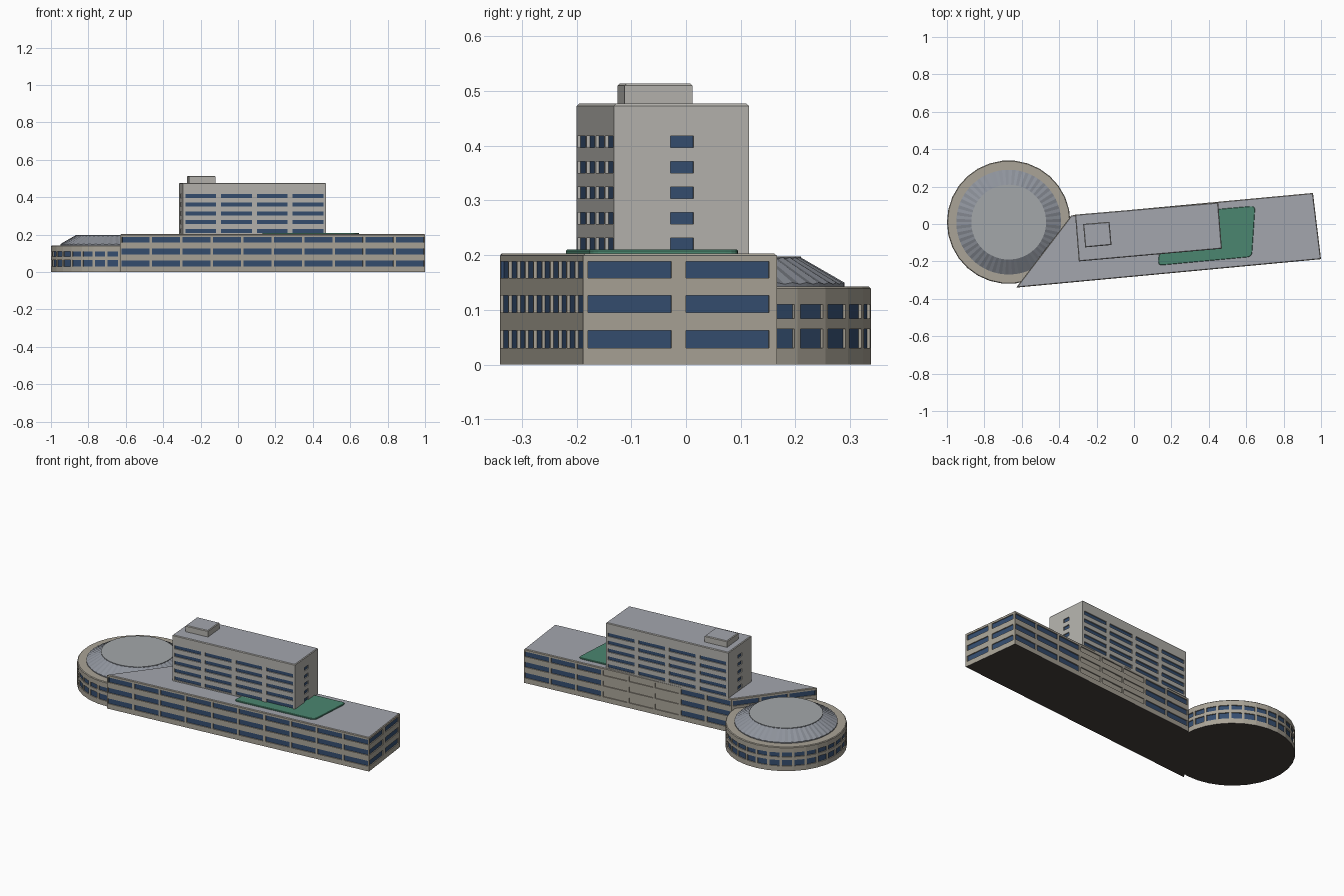
import bpy, bmesh, math
from mathutils import Vector

if "Cube" in bpy.data.objects:
    bpy.data.objects.remove(bpy.data.objects["Cube"])


def material(name, r, g, b):
    m = bpy.data.materials.new(name)
    m.diffuse_color = (r, g, b, 1)
    m.use_nodes = True
    m.node_tree.nodes["Principled BSDF"].inputs["Base Color"].default_value = m.diffuse_color
    return m


WALL = material("stone", 0.40, 0.37, 0.31)
TOWER = material("pale_stone", 0.46, 0.45, 0.42)
GLASS = material("glass", 0.035, 0.075, 0.16)
ROOF = material("roof_grey", 0.37, 0.38, 0.42)
METAL = material("metal_roof", 0.27, 0.29, 0.33)
DISC = material("disc_grey", 0.37, 0.39, 0.40)
GREEN = material("green_roof", 0.07, 0.24, 0.16)
BASE = material("underside", 0.06, 0.05, 0.045)


def finish(bm, name, mats):
    me = bpy.data.meshes.new(name)
    bm.to_mesh(me)
    bm.free()
    for m in mats:
        me.materials.append(m)
    ob = bpy.data.objects.new(name, me)
    bpy.context.collection.objects.link(ob)
    return ob


def block(name, poly, z0, z1, mats, edges=None, depth=0.006, cham=0.004):
    """Upright prism over a CCW plan. edges: {edge: (spans, rows, blank columns)}
    where each span is a (start, end) fraction that becomes a recessed window."""
    edges = edges or {}
    bm = bmesh.new()
    top, zt = [], z1 - cham

    def face(pts, mi):
        f = bm.faces.new([bm.verts.new(p) for p in pts])
        f.material_index = mi

    for i, p in enumerate(poly):
        p, q = Vector((*p, 0)), Vector((*poly[(i + 1) % len(poly)], 0))
        d = q - p
        inward = Vector((-d.y, d.x, 0)).normalized() * depth
        spans, rows, blank = edges.get(i, ([], [], ()))
        us = [0] + [u for s in spans for u in s] + [1]
        zs = [z0] + [z for r in rows for z in r] + [zt]
        top += [p + d * u for u in us[:-1]]
        for a in range(len(us) - 1):
            for b in range(len(zs) - 1):
                A, B = p + d * us[a], p + d * us[a + 1]
                lo, hi = Vector((0, 0, zs[b])), Vector((0, 0, zs[b + 1]))
                quad = [A + lo, B + lo, B + hi, A + hi]
                if a % 2 and b % 2:
                    inner = [v + inward for v in quad]
                    face(inner, 0 if a // 2 in blank else 1)
                    for k in range(4):
                        n = (k + 1) % 4
                        face([quad[k], quad[n], inner[n], inner[k]], 0)
                else:
                    face(quad, 0)
    face([v + Vector((0, 0, zt)) for v in top], 2)
    face([v + Vector((0, 0, z0)) for v in reversed(top)], 3)
    bmesh.ops.remove_doubles(bm, verts=bm.verts, dist=1e-5)
    # small chamfer around the roof edge
    caps = [f for f in bm.faces if f.material_index == 2]
    r = bmesh.ops.inset_region(bm, faces=caps, thickness=cham, depth=cham, use_even_offset=True)
    for f in r["faces"]:
        f.material_index = 0
    return finish(bm, name, mats)


def columns(n, fill=0.92):
    gap = (1 - fill) / 2
    return [((i + gap) / n, (i + 1 - gap) / n) for i in range(n)]


def ring(cx, cy, r, n):
    return [(cx + r * math.cos(2 * math.pi * i / n), cy + r * math.sin(2 * math.pi * i / n))
            for i in range(n)]


# long podium
rows = [(0.03, 0.062), (0.095, 0.126), (0.158, 0.188)]
end = [(0.025, 0.455), (0.53, 0.96)]
block("podium", [(-0.63, -0.34), (1.0, -0.188), (0.957, 0.166), (-0.335, 0.046)], 0, 0.203,
      [WALL, GLASS, ROOF, BASE],
      {0: (columns(10), rows, ()), 1: (end, rows, ()),
       2: (columns(8), rows, (3, 4, 5)), 3: (columns(3), rows[2:], ())})

# tower on the podium
trows = [(0.21 + 0.0467 * i, 0.231 + 0.0467 * i) for i in range(5)]
block("tower", [(-0.295, -0.2), (0.47, -0.132), (0.45, 0.115), (-0.315, 0.05)], 0.198, 0.477,
      [TOWER, GLASS, ROOF, BASE],
      {0: (columns(4, 0.86), trows, ()), 2: (columns(4, 0.86), trows, ()),
       1: ([(0.42, 0.59)], trows, ()), 3: ([(0.41, 0.58)], trows, ())})

# plant room on the tower roof
block("plant_room", [(-0.261, -0.125), (-0.12, -0.112), (-0.131, 0.012), (-0.272, 0.0)],
      0.474, 0.514, [TOWER, GLASS, ROOF, BASE])

# L-shaped green terrace with rounded corners


def rounded(poly, r):
    out = []
    for i, c in enumerate(poly):
        c = Vector(c)
        a = c + (Vector(poly[i - 1]) - c).normalized() * r
        b = c + (Vector(poly[(i + 1) % len(poly)]) - c).normalized() * r
        for k in range(5):
            t = k / 4
            out.append(tuple(a * (1 - t) ** 2 + c * 2 * t * (1 - t) + b * t * t))
    return out


terrace = [(0.128, -0.222), (0.63, -0.175), (0.648, 0.097), (0.43, 0.078),
           (0.43, -0.128), (0.134, -0.154)]
block("green_terrace", rounded(terrace, 0.025), 0.198, 0.21,
      [GREEN, GLASS, GREEN, GREEN], cham=0.002)

# round pavilion with window ring
cx, cy, n = -0.67, 0.01, 30
drows = [(0.03, 0.065), (0.084, 0.11)]
block("round_pavilion", ring(cx, cy, 0.33, n), 0, 0.143, [WALL, GLASS, WALL, BASE],
      {i: (columns(1, 0.8), drows, ()) for i in range(n)})

# ribbed conical roof and its flat disc
bm = bmesh.new()
m = 96
outer = ring(cx, cy, 0.28, m)
inner = ring(cx, cy, 0.2, m)
lo, mid, hi, disc = [], [], [], []
for i in range(m):
    lift = 0.003 * (i % 2)
    lo.append(bm.verts.new((*outer[i], 0.138)))
    mid.append(bm.verts.new((*outer[i], 0.147 + lift)))
    hi.append(bm.verts.new((*inner[i], 0.193 + lift)))
    disc.append(bm.verts.new((*inner[i], 0.198)))
for a, b in ((lo, mid), (mid, hi), (hi, disc)):
    for i in range(m):
        j = (i + 1) % m
        bm.faces.new((a[i], a[j], b[j], b[i]))
bm.faces.new(disc).material_index = 1
bm.faces.new(lo[::-1])
finish(bm, "pavilion_roof", [METAL, DISC])
